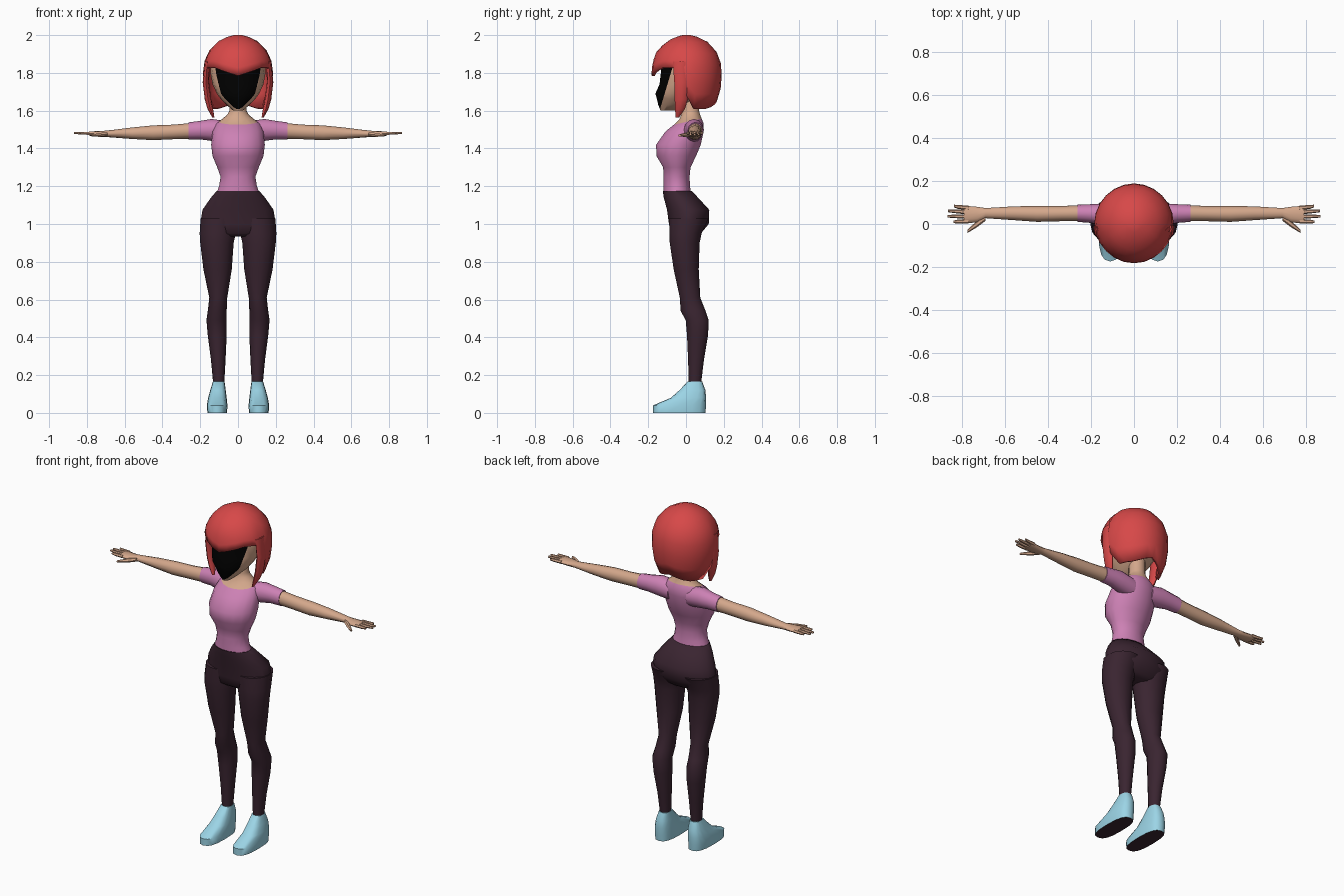
import bpy, bmesh, math
from mathutils import Vector


def material(name, rgb):
    m = bpy.data.materials.new(name)
    m.diffuse_color = (*rgb, 1)
    return m


SKIN = material("skin", (0.66, 0.39, 0.26))
RED = material("hair red", (0.68, 0.065, 0.065))
PINK = material("shirt pink", (0.61, 0.22, 0.46))
PLUM = material("plum", (0.042, 0.018, 0.03))
BLUE = material("shoe blue", (0.33, 0.66, 0.79))
BLACK = material("black", (0.0, 0.0, 0.0))


def finish(bm, name, mats, mirror=False, angle=50):
    bmesh.ops.recalc_face_normals(bm, faces=bm.faces)
    me = bpy.data.meshes.new(name)
    bm.to_mesh(me)
    bm.free()
    for m in mats:
        me.materials.append(m)
    me.shade_smooth()
    me.set_sharp_from_angle(angle=math.radians(angle))
    ob = bpy.data.objects.new(name, me)
    bpy.context.collection.objects.link(ob)
    if mirror:
        ob.modifiers.new("mirror", "MIRROR").use_mirror_merge = False
    return ob


def loft(rings, axis="z", n=14, power=1.0):
    """Skin through oval rings given as (position, u0, u1, v0, v1)."""
    bm = bmesh.new()
    loops = []
    for p, u0, u1, v0, v1 in rings:
        loop = []
        for i in range(n):
            a = 2 * math.pi * i / n
            c, s = math.cos(a), math.sin(a)
            u = (u0 + u1) / 2 + (u1 - u0) / 2 * math.copysign(abs(c) ** power, c)
            v = (v0 + v1) / 2 + (v1 - v0) / 2 * math.copysign(abs(s) ** power, s)
            loop.append(bm.verts.new((u, v, p) if axis == "z" else (p, u, v)))
        loops.append(loop)
    for a, b in zip(loops, loops[1:]):
        for i in range(n):
            j = (i + 1) % n
            bm.faces.new((a[i], a[j], b[j], b[i]))
    bm.faces.new(loops[0][::-1])
    bm.faces.new(loops[-1])
    return bm


def paint_beyond(bm, point, normal, index):
    """Cut along a plane and colour the side the normal points to."""
    co, no = Vector(point), Vector(normal)
    bmesh.ops.bisect_plane(bm, geom=bm.verts[:] + bm.edges[:] + bm.faces[:],
                           plane_co=co, plane_no=no)
    for f in bm.faces:
        if (f.calc_center_median() - co).dot(no) > 0:
            f.material_index = index


def interp(table, x):
    for (x0, y0), (x1, y1) in zip(table, table[1:]):
        if x <= x1:
            return y0 + (y1 - y0) * (x - x0) / (x1 - x0)
    return table[-1][1]


# Torso and neck, skin above the neckline
torso = [(1.15, .118, -.120, .03), (1.20, .100, -.120, .022), (1.25, .092, -.120, .02),
         (1.30, .110, -.122, .025), (1.36, .135, -.158, .055), (1.42, .142, -.160, .08),
         (1.49, .135, -.110, .095), (1.53, .120, -.060, .095), (1.555, .085, -.035, .085),
         (1.58, .055, -.025, .075), (1.60, .045, -.02, .07), (1.68, .045, -.02, .07)]
bm = loft([(z, -w, w, f, b) for z, w, f, b in torso], n=18)
paint_beyond(bm, (0, 0, 1.54), (0, -.22, 1), 1)
finish(bm, "torso", [PINK, SKIN])

# Sleeves and arms
finish(loft([(.06, -.02, .09, 1.43, 1.545), (.14, -.01, .095, 1.44, 1.556),
             (.20, .005, .092, 1.448, 1.546), (.262, .01, .09, 1.448, 1.538)], "x", 12),
       "sleeve", [PINK], True)
finish(loft([(.24, .013, .087, 1.452, 1.535), (.34, .013, .084, 1.449, 1.526),
             (.45, .010, .084, 1.444, 1.522), (.56, .018, .082, 1.450, 1.511),
             (.69, .027, .074, 1.460, 1.495), (.73, .008, .08, 1.461, 1.492),
             (.79, .002, .085, 1.468, 1.490)], "x", 12), "arm", [SKIN], True)

# Fingers and thumb: tip x, base y, tip y
for k, (tip, y0, y1) in enumerate([(.838, .075, .084), (.866, .055, .061),
                                   (.868, .035, .036), (.84, .013, .010)]):
    finish(loft([(.77, y0 - .011, y0 + .011, 1.470, 1.490),
                 (.82, (y0 + y1) / 2 - .009, (y0 + y1) / 2 + .009, 1.472, 1.489),
                 (tip, y1 - .006, y1 + .006, 1.476, 1.488)], "x", 6),
           f"finger_{k + 1}", [SKIN], True)
finish(loft([(.69, .015, .05, 1.465, 1.488), (.73, -.015, .015, 1.460, 1.484),
             (.775, -.042, -.026, 1.462, 1.474)], "x", 6), "thumb", [SKIN], True)

# Hips and legs
hips = [(1.175, .113, -.124, .031), (1.14, .143, -.119, .065), (1.075, .188, -.102, .125),
        (1.0, .200, -.092, .122), (.95, .195, -.082, .080), (.935, .15, -.06, .06)]
finish(loft([(z, -w, w, f, b) for z, w, f, b in hips], n=18), "hips", [PLUM])
finish(loft([(1.03, .005, .198, -.092, .122), (.95, .012, .203, -.09, .085),
             (.90, .023, .200, -.088, .074), (.76, .033, .183, -.067, .069),
             (.61, .057, .152, -.034, .077), (.54, .060, .160, -.03, .105),
             (.49, .060, .167, -.003, .122), (.41, .060, .160, .004, .118),
             (.28, .066, .143, .01, .096), (.15, .073, .131, .014, .08)], n=14),
       "leg", [PLUM], True)

# Shoes with dark soles
bm = loft([(0, .058, .162, -.174, .103), (.04, .056, .165, -.174, .106),
           (.08, .060, .158, -.080, .106), (.12, .065, .147, -.035, .103),
           (.165, .071, .133, .008, .086)], n=16, power=.75)
for f in bm.faces:
    f.normal_update()
    f.material_index = int(f.calc_center_median().z < .001)
finish(bm, "shoe", [BLUE, PLUM], True)

# Head with a dark face front
head = [(1.60, .025, -.135, -.06), (1.63, .060, -.148, .0), (1.66, .090, -.155, .05),
        (1.69, .112, -.164, .08), (1.74, .135, -.142, .11), (1.80, .146, -.135, .13),
        (1.86, .142, -.130, .13), (1.93, .100, -.08, .10)]
bm = loft([(z, -w, w, f, b) for z, w, f, b in head], n=18)
paint_beyond(bm, (0, -.068, 1.84), (0, -1, .3), 1)
finish(bm, "head", [SKIN, BLACK])

# Hair cap: each column of the dome ends at its own hem height
radius = [(1.58, .135), (1.61, .145), (1.66, .165), (1.71, .18), (1.79, .186),
          (1.85, .182), (1.91, .160), (1.965, .11), (1.99, .06), (2.0, .02)]
hem = [(0, 1.785), (50, 1.835), (80, 1.82), (95, 1.61), (140, 1.61), (180, 1.645)]
N, ROWS = 24, [.0, .025, .1, .25, .42, .6, .8, 1.0]
bm = bmesh.new()
grid = []
for t in ROWS:
    row = []
    for i in range(N):
        a = 2 * math.pi * i / N
        deg = math.degrees(min(a, 2 * math.pi - a))
        z = 2.0 - t * (2.0 - interp(hem, deg))
        r = interp(radius, z)
        row.append(bm.verts.new((r * math.sin(a), .003 - r * math.cos(a), z)))
    grid.append(row)
bm.faces.new(grid[0])
for a, b in zip(grid, grid[1:]):
    for i in range(N):
        j = (i + 1) % N
        bm.faces.new((a[i], a[j], b[j], b[i]))
hair = finish(bm, "hair", [RED])
shell = hair.modifiers.new("thickness", "SOLIDIFY")
shell.thickness = .018
shell.offset = -1

# Side locks framing the face
finish(loft([(1.86, .150, .176, -.07, .02), (1.75, .153, .187, -.062, .018),
             (1.66, .142, .176, -.060, .01), (1.61, .132, .162, -.058, -.005),
             (1.565, .125, .137, -.055, -.035)], n=8), "side_lock", [RED], True)
